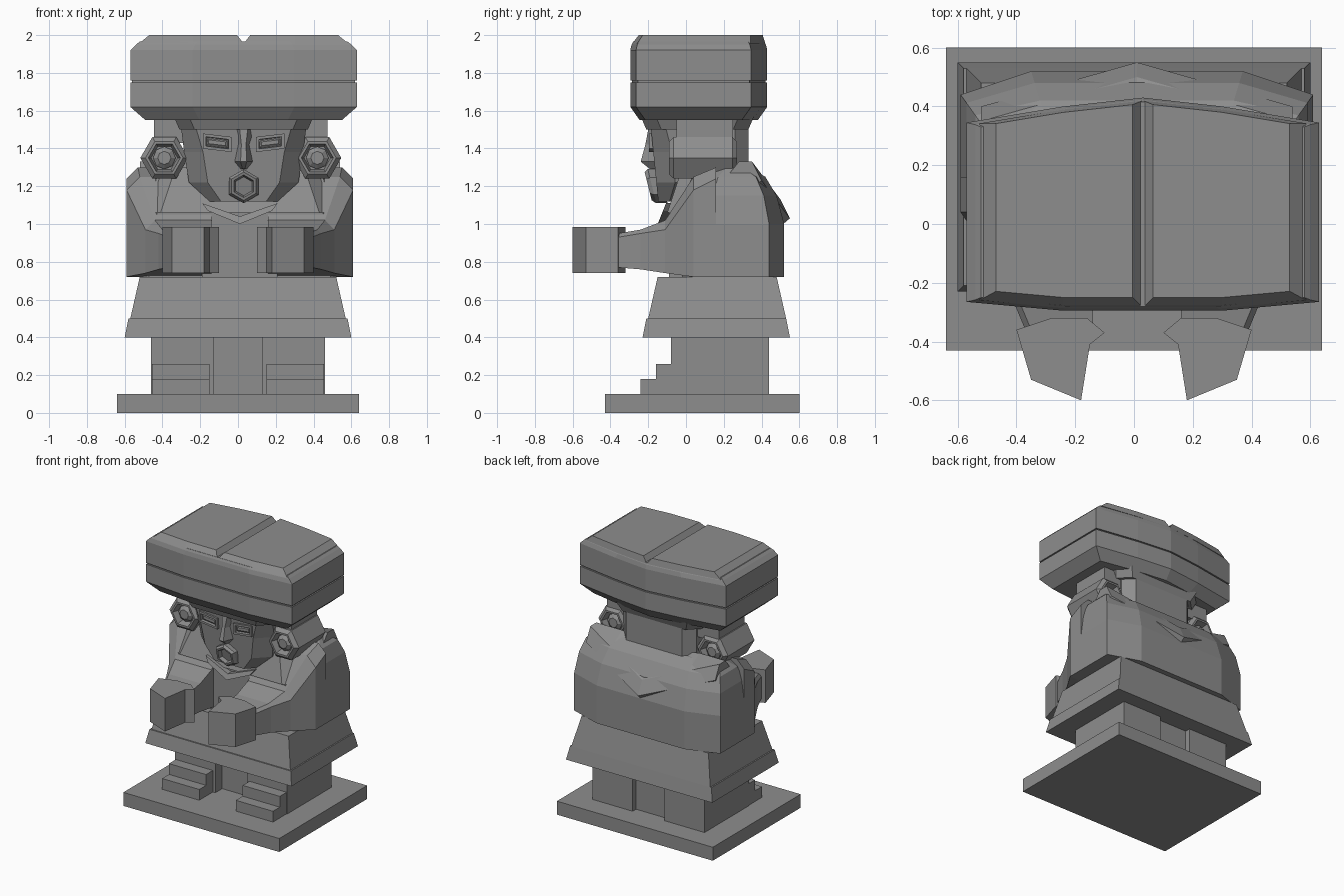
import bpy, bmesh
from math import cos, sin, pi

old = bpy.data.objects.get("Cube")
if old:
    bpy.data.objects.remove(old)

STONE = (.27, .27, .27, 1)
stone = bpy.data.materials.new("grey stone")
stone.use_nodes = True
stone.diffuse_color = STONE
stone.node_tree.nodes["Principled BSDF"].inputs["Base Color"].default_value = STONE

# Shared levels and the slight sideways shift of the upper body
plinth_top = .1
hem_bottom, hem_top = .4, .5
waist = .72
shoulder = 1.3
brow = 1.5
hat_bottom, hat_middle, hat_top = 1.55, 1.76, 2
shift = .03
body_shift = .01


def loft(name, rings):
    """Skin a row of equal point loops and cap both ends."""
    bm = bmesh.new()
    loops = [[bm.verts.new(point) for point in ring] for ring in rings]
    count = len(loops[0])
    for lower, upper in zip(loops, loops[1:]):
        for i in range(count):
            j = (i + 1) % count
            bm.faces.new((lower[i], lower[j], upper[j], upper[i]))
    bm.faces.new(loops[0])
    bm.faces.new(loops[-1])
    bmesh.ops.recalc_face_normals(bm, faces=bm.faces)
    mesh = bpy.data.meshes.new(name)
    bm.to_mesh(mesh)
    bm.free()
    mesh.materials.append(stone)
    bpy.context.collection.objects.link(bpy.data.objects.new(name, mesh))


def pair(name, rings, centre=0):
    """Left and right copies of a loft drawn on the +x side."""
    for side, sign in (("left", 1), ("right", -1)):
        loft(name + "_" + side,
             [[(centre + sign * x, y, z) for x, y, z in ring] for ring in rings])


def symmetric(half, z, centre=0):
    """Close a half outline, drawn front to back, across the middle."""
    mirrored = [(-x, y) for x, y in reversed(half)]
    return [(centre + x, y, z) for x, y in half + mirrored]


def plan(z, width, front, back, cut=0, centre=0):
    """Rectangular outline, with cut corners if asked for."""
    if cut:
        half = [(width - cut, front), (width, front + cut), (width, back - cut), (width - cut, back)]
    else:
        half = [(width, front), (width, back)]
    return symmetric(half, z, centre)


def frustum(name, width, front, back, bottom, top, inset=0, cut=0, centre=0):
    loft(name, [plan(bottom, width, front, back, cut, centre),
                plan(top, width - inset, front + inset, back - inset, cut, centre)])


def box(inner, outer, front, back, bottom, top):
    return [[(inner, front, z), (outer, front, z), (outer, back, z), (inner, back, z)]
            for z in (bottom, top)]


def polygon(sides, radius, x, y, z, turn=0):
    """Regular polygon facing the front."""
    angles = [turn + 2 * pi * i / sides for i in range(sides)]
    return [(x + radius * cos(a), y, z + radius * sin(a)) for a in angles]


# Plinth, legs, the block between the legs and stepped feet
frustum("plinth", .64, -.43, .6, 0, plinth_top)
pair("leg", box(.13, .46, -.08, .44, plinth_top, hem_top))
frustum("leg_infill", .14, 0, .4, plinth_top, hem_top)
pair("lower_toe_step", box(.15, .455, -.24, 0, plinth_top, .18))
pair("upper_toe_step", box(.15, .455, -.16, 0, plinth_top, .26))

# Skirt with a hem band
frustum("skirt", .57, -.2, .53, hem_top, waist, inset=.05)
frustum("skirt_hem", .6, -.23, .55, hem_bottom, hem_top, inset=.02)


# Robe: wide, angled behind, closing in towards the shoulders
def robe(z, shrink):
    width, back = .6 - shrink / 2, .52 - shrink
    front, corner = shrink / 2 - .02, .44 - shrink * .7
    half = [(width * .8, front), (width, front + .14), (width, corner), (width * .6, back)]
    return symmetric(half, z, body_shift)


loft("robe", [robe(waist, 0), robe(1, 0), robe(1.15, .04), robe(1.25, .1), robe(shoulder, .2)])
frustum("belly", .2, -.09, .1, waist, 1, centre=body_shift)
frustum("chest", .5, -.1, .3, 1.06, shoulder, inset=.08, cut=.08, centre=body_shift)
frustum("chest_border", .52, -.09, .2, 1, 1.06, cut=.08, centre=body_shift)


# Back mantle: its lower edge dips to a point
def mantle(t):
    side = abs(t)
    y, z = .55 - .15 * side, 1.03 + .2 * side
    neck = shoulder + (.03 if side else -.03)
    profile = [(.28, neck), (y - .05, z + .1), (y, z), (y - .07, z - .06), (.2, z)]
    return [(body_shift + t * .53, py, pz) for py, pz in profile]


loft("mantle", [mantle(t) for t in (-1, -.6, 0, .6, 1)])


# Sleeves narrowing forward into forearms
def sleeve(y, outer, bottom, top, cut):
    inner = .15
    return [(inner, y, bottom), (outer, y, bottom), (outer, y, top - cut),
            (outer - cut, y, top), (inner, y, top)]


pair("sleeve", [sleeve(.16, .6, waist, shoulder, .06),
                sleeve(.04, .6, waist, shoulder - .05, .07),
                sleeve(-.11, .5, waist + .02, 1.02, .05),
                sleeve(-.24, .43, .76, .97, .02),
                sleeve(-.36, .38, .77, .95, .02)], body_shift)

# Blocky hands
fist = [(.18, -.6), (.35, -.53), (.4, -.36), (.28, -.32), (.16, -.32), (.1, -.37), (.15, -.41)]
pair("hand", [[(x, y, z) for x, y in fist] for z in (.74, .985)])


# Pointed collar below the chin
def collar(y, lean):
    strip = [(side * .2, 1.11 - .07 * (1 - abs(side))) for side in (-1, 0, 1)]
    lower = [(x * .85, z - .04) for x, z in reversed(strip)]
    return [(body_shift + x, y - lean * (1.05 - z), z) for x, z in strip + lower]


loft("collar", [collar(y, .4) for y in (-.13, -.04)])


# Neck, head widening from the chin, and brow band
def face(z, width, cut):
    rise = z - 1.1
    return plan(z, width, -.145 - rise * .1, .1 + rise * .45, cut, shift)


frustum("neck", .3, -.05, .33, 1.2, hat_bottom + .02, cut=.07, centre=shift)
loft("head", [face(1.12, .18, .06), face(1.22, .29, .1), face(1.38, .315, .1), face(brow, .33, .08)])
frustum("brow_band", .34, -.21, .33, brow, hat_bottom + .02, inset=-.03, cut=.08, centre=shift)


# Eyes: slanted frames with a sunken ball
def eye_ring(y, inset):
    middle, half_wide, half_high, slant = .14, .075, .04, .12
    ring = []
    for sx, sz in ((-1, -1), (1, -1), (1, 1), (-1, 1)):
        dx = sx * (half_wide - inset)
        ring.append((middle + dx, y, 1.43 + sz * (half_high - inset) + slant * dx))
    return ring


pair("eye", [eye_ring(-.15, 0), eye_ring(-.195, 0), eye_ring(-.195, .015),
             eye_ring(-.175, .018), eye_ring(-.185, .03)], shift)


# Nose wedge and lipped mouth leaning along the face
def nose(z, width, front):
    ridge = width * .3
    return [(shift + x, y, z) for x, y in
            ((-width, -.15), (-ridge, front), (ridge, front), (width, -.15))]


loft("nose", [nose(1.29, .02, -.19), nose(1.33, .055, -.24), nose(1.42, .04, -.215), nose(brow, .07, -.2)])


def lip(y, radius):
    return [(x, y - (z - 1.2) / 4, z) for x, _, z in polygon(6, radius, shift, y, 1.2, pi / 2)]


loft("mouth", [lip(-.12, .09), lip(-.18, .09), lip(-.2, .075), lip(-.2, .06), lip(-.17, .05)])


# Ear drums, hollow at both ends, with round plugs
def turned(name, sides, half_profile):
    """Sweep (depth, radius) steps, repeated in reverse behind."""
    middle = .09
    steps = [(middle - d, r) for d, r in half_profile]
    steps += [(middle + d, r) for d, r in reversed(half_profile)]
    pair(name, [polygon(sides, r, .405, y, 1.35) for y, r in steps], shift / 2)


turned("ear_drum", 6, [(.13, .07), (.18, .085), (.18, .1), (.155, .127)])
turned("ear_plug", 8, [(.165, .035), (.145, .06)])
pair("hair_block", box(.27, .46, -.05, .25, 1.43, hat_bottom + .02), shift / 2)


# Headdress: stacked bands bowed in front and behind
hat_width = .6
bend = .45


def hat_front(u):
    return -.295 + .03 * max(0, u - bend) / (1 - bend)


def hat_back(u):
    return .43 - .03 * min(u, bend) / bend - .055 * max(0, u - bend) / (1 - bend)


def bowed(z, us, width, front_inset, back_inset):
    front = [(shift + u * width, hat_front(abs(u)) + front_inset, z) for u in us]
    back = [(shift + u * width, hat_back(abs(u)) - back_inset, z) for u in reversed(us)]
    return front + back


def band(z, side_inset=0, inset=0):
    return bowed(z, (-1, -bend, 0, bend, 1), hat_width - side_inset, inset, inset)


loft("headdress_lower", [band(hat_bottom, .08, .05), band(1.62), band(hat_middle - .01)])
loft("headdress_groove", [band(hat_middle + d, .01, .01) for d in (-.02, .02)])
loft("headdress_upper", [band(hat_middle), band(1.92), band(1.95, .03, .007), band(1.965, .05, .015)])


# Top pads, parted by a V channel
def pad(z, inner, outer, front_inset, back_inset):
    us = (inner / hat_width, bend, outer / hat_width)
    ring = bowed(z, us, hat_width, front_inset, back_inset)
    return [(x - shift, y, pz) for x, y, pz in ring]


pair("headdress_pad", [pad(1.955, 0, .555, .01, .01), pad(hat_top, .035, .5, .045, .02)], shift)
